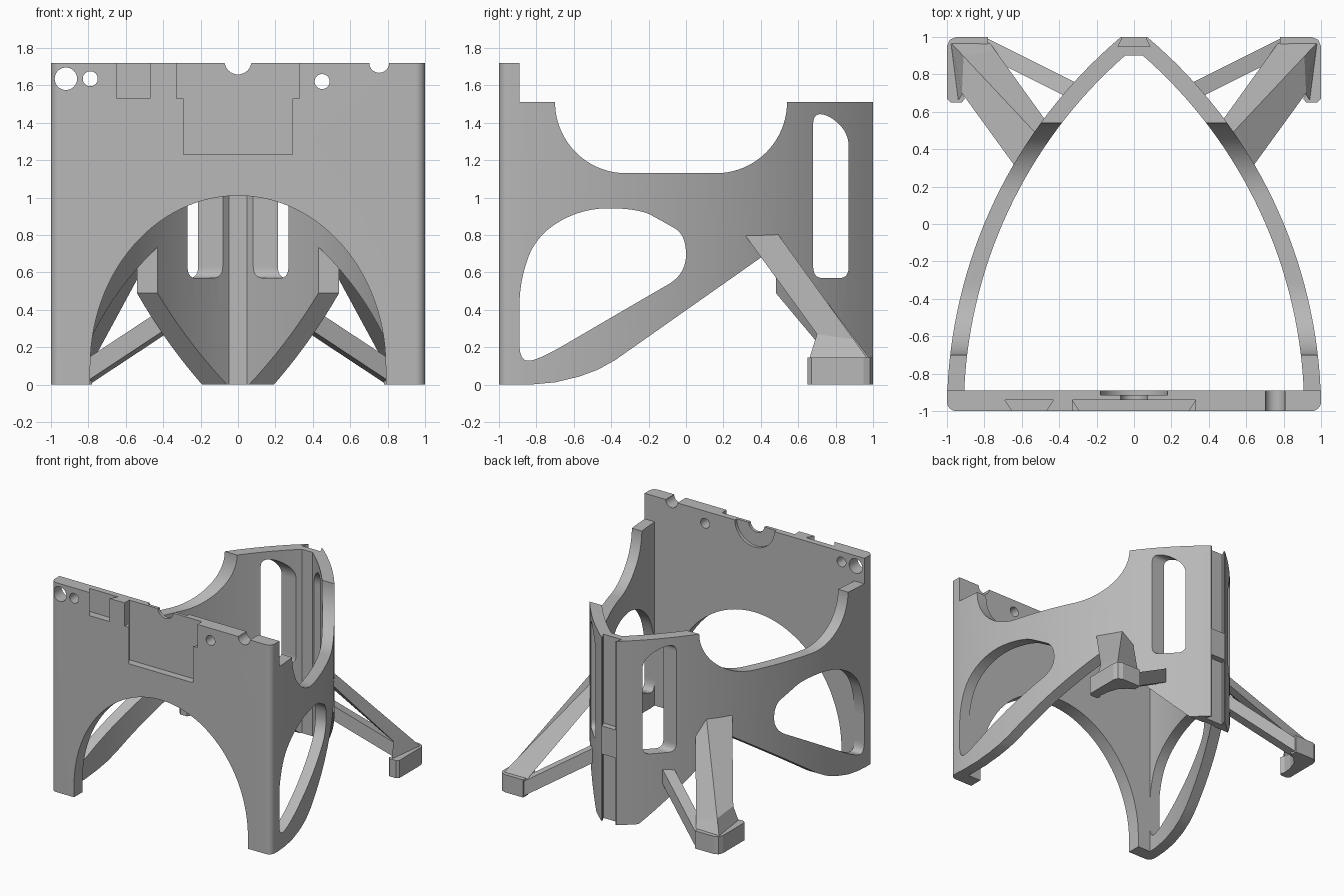
import bpy, bmesh, math
from mathutils import Vector

cube = bpy.data.objects.get("Cube")
if cube:
    bpy.data.objects.remove(cube, do_unlink=True)

grey = bpy.data.materials.new("plain_grey")
grey.use_nodes = True
COLOUR = (0.48, 0.48, 0.48, 1)
grey.diffuse_color = COLOUR
grey.node_tree.nodes["Principled BSDF"].inputs["Base Color"].default_value = COLOUR


def finish(name, bm):
    bmesh.ops.recalc_face_normals(bm, faces=bm.faces)
    mesh = bpy.data.meshes.new(name)
    bm.to_mesh(mesh)
    bm.free()
    mesh.materials.append(grey)
    obj = bpy.data.objects.new(name, mesh)
    bpy.context.collection.objects.link(obj)
    return obj


def loft(name, sections):
    """Skin matching closed sections and cap both ends."""
    bm = bmesh.new()
    rings = [[bm.verts.new(p) for p in s] for s in sections]
    for a, b in zip(rings, rings[1:]):
        for i in range(len(a)):
            j = (i + 1) % len(a)
            bm.faces.new((a[i], a[j], b[j], b[i]))
    bm.faces.new(rings[0])
    bm.faces.new(rings[-1])
    return finish(name, bm)


def prism(name, axis, outline, low, high):
    """Extrude a 2D outline along the named axis."""
    place = {"x": lambda u, v, t: (t, u, v),
             "y": lambda u, v, t: (u, t, v),
             "z": lambda u, v, t: (u, v, t)}[axis]
    return loft(name, [[place(u, v, t) for u, v in outline] for t in (low, high)])


def arc(cx, cy, rx, ry, start, end, n=24):
    angles = [math.radians(start + (end - start) * i / n) for i in range(n + 1)]
    return [(cx + rx * math.cos(a), cy + ry * math.sin(a)) for a in angles]


def circle(cx, cy, r):
    return arc(cx, cy, r, r, 0, 352.5, 47)


def rounded(points, steps=4):
    """Closed corner-cutting curve."""
    for _ in range(steps):
        out = []
        for p, q in zip(points, points[1:] + points[:1]):
            for t in (0.25, 0.75):
                out.append((p[0] + (q[0] - p[0]) * t, p[1] + (q[1] - p[1]) * t))
        points = out
    return points


def cut(obj, tool, operation="DIFFERENCE"):
    mod = obj.modifiers.new("cut", "BOOLEAN")
    mod.operation, mod.solver, mod.object = operation, "EXACT", tool
    bpy.context.view_layer.objects.active = obj
    bpy.ops.object.modifier_apply(modifier=mod.name)
    bpy.data.objects.remove(tool, do_unlink=True)


def smooth(obj, degrees=22):
    bpy.ops.object.select_all(action="DESELECT")
    obj.select_set(True)
    bpy.context.view_layer.objects.active = obj
    bpy.ops.object.shade_smooth_by_angle(angle=math.radians(degrees))


# Front plate with rounded front corners
FRONT, BACK, TOP = -1.0, -0.89, 1.72
plan = (arc(-0.95, -0.95, 0.05, 0.05, 180, 270, 8)
        + arc(0.95, -0.95, 0.05, 0.05, 270, 360, 8)
        + [(1, BACK), (-1, BACK)])
plate = prism("front_plate", "z", plan, 0, TOP)

# Arch between the plate's feet
arch = arc(0, 0.1, 0.79, 0.91, 0, 180, 56) + [(-0.79, -0.1), (0.79, -0.1)]
cut(plate, prism("arch_cutter", "y", arch, -1.1, -0.8))

# Dovetail pockets, wider at the back
def dovetail(cx, half, y_open, y_floor, flare):
    return [(cx - half, y_open), (cx - half - flare, y_floor),
            (cx + half + flare, y_floor), (cx + half, y_open)]

cut(plate, prism("pocket", "z", dovetail(-0.56, 0.084, -1.01, -0.94, 0.046), 1.53, 1.8))
cut(plate, prism("pocket", "z", dovetail(0, 0.284, -1.01, -0.94, 0.046), 1.23, 1.6))
cut(plate, prism("pocket", "z", dovetail(0, 0.33, -1.01, -0.94, 0), 1.53, 1.8))

# Holes and top notches
for x, z, r in ((-0.92, 1.635, 0.06), (-0.79, 1.635, 0.04), (0.45, 1.62, 0.04),
                (0, 1.73, 0.072), (0.755, 1.72, 0.053)):
    cut(plate, prism("hole", "y", circle(x, z, r), -1.1, -0.8))
cut(plate, prism("recess", "y", circle(0, 1.725, 0.18), -0.915, -0.8))
smooth(plate)

# Curved walls meeting at the rear spine
CX, CY, R_OUT, R_IN, START = -1.615, -1.0, 2.615, 2.525, -0.945

def wall_arc(radius, y_end):
    a, b = (math.degrees(math.asin((y - CY) / radius)) for y in (START, y_end))
    return arc(CX, CY, radius, radius, a, b, 32)

outer, inner = wall_arc(R_OUT, 1.0), wall_arc(R_IN, 0.9)
mirror = lambda pts: [(-x, y) for x, y in pts]
plan = outer + mirror(outer)[::-1] + mirror(inner) + inner[::-1]
wall = prism("curved_wall", "z", plan, -0.1, 1.7)

# Side silhouette of the walls
side = ([(-0.97, 1.51)] + arc(-0.32, 1.51, 0.38, 0.38, 180, 270)
        + arc(0.16, 1.51, 0.38, 0.38, 270, 360)
        + [(1.1, 1.51), (1.1, 0), (0.89, 0), (0.48, 0.49), (0.48, 0.735),
           (-0.38, 0.13), (-0.47, 0.08), (-0.57, 0.043), (-0.7, 0.012),
           (-0.83, 0), (-0.97, 0)])
cut(wall, prism("side_shape", "x", side, -1.2, 1.2), "INTERSECT")

# Side windows and rear slots
window = rounded([(-0.89, 0.55), (-0.89, 0.3), (-0.89, 0.13), (-0.8, 0.125),
                  (-0.5, 0.3), (-0.2, 0.475), (0, 0.59), (0, 0.8),
                  (-0.12, 0.87), (-0.25, 0.94), (-0.55, 0.945), (-0.8, 0.8)])
slot = rounded([(0.68, 0.7), (0.68, 0.57), (0.775, 0.57), (0.87, 0.57), (0.87, 0.7),
                (0.87, 1.2), (0.87, 1.34), (0.77, 1.44), (0.68, 1.45), (0.68, 1.33)])
for outline in (window, slot):
    cut(wall, prism("window_cutter", "x", outline, -1.2, 1.2))

# Dovetail groove in the spine, interrupted by a stop block
for low, high in ((-0.1, 0.55), (0.78, 1.6)):
    cut(wall, prism("groove", "z", dovetail(0, 0.056, 1.01, 0.95, 0.029), low, high))
smooth(wall)

# Rear legs, braces and feet
wall_end = [(0.63, 0.30, 0.82), (0.52, 0.48, 0.82), (0.47, 0.55, 0.69), (0.52, 0.46, 0.70)]
foot_end = [(0.94, 0.66, 0.14), (0.98, 0.97, 0.14), (0.79, 0.995, 0.10), (0.88, 0.90, 0.10)]
ankle = [Vector(p).lerp(Vector(q), 0.85) for p, q in zip(wall_end, foot_end)]
ankle[0] = Vector((0.92, 0.70, 0.27))
foot_plan = [(0.78, 1), (0.95, 1), (0.985, 0.985), (1, 0.95), (1, 0.67), (0.98, 0.65),
             (0.92, 0.65), (0.905, 0.67), (0.92, 0.70), (0.91, 0.78),
             (0.88, 0.86), (0.83, 0.91), (0.78, 0.94)]

for label, s in (("left", 1), ("right", -1)):
    flip = lambda pts: [(s * p[0], p[1], p[2]) for p in pts]
    loft(label + "_leg", [flip(wall_end), flip(ankle), flip(foot_end)])
    prism(label + "_foot", "z", [(s * x, y) for x, y in foot_plan], 0, 0.145)
    brace = []
    for x, y, z in ((0.30, 0.70, 0.40), (0.80, 0.95, 0.07)):
        brace.append(flip([(x - 0.02, y + 0.04, z - 0.06), (x + 0.02, y - 0.04, z - 0.06),
                           (x + 0.02, y - 0.04, z + 0.06), (x - 0.02, y + 0.04, z + 0.06)]))
    loft(label + "_brace", brace)
